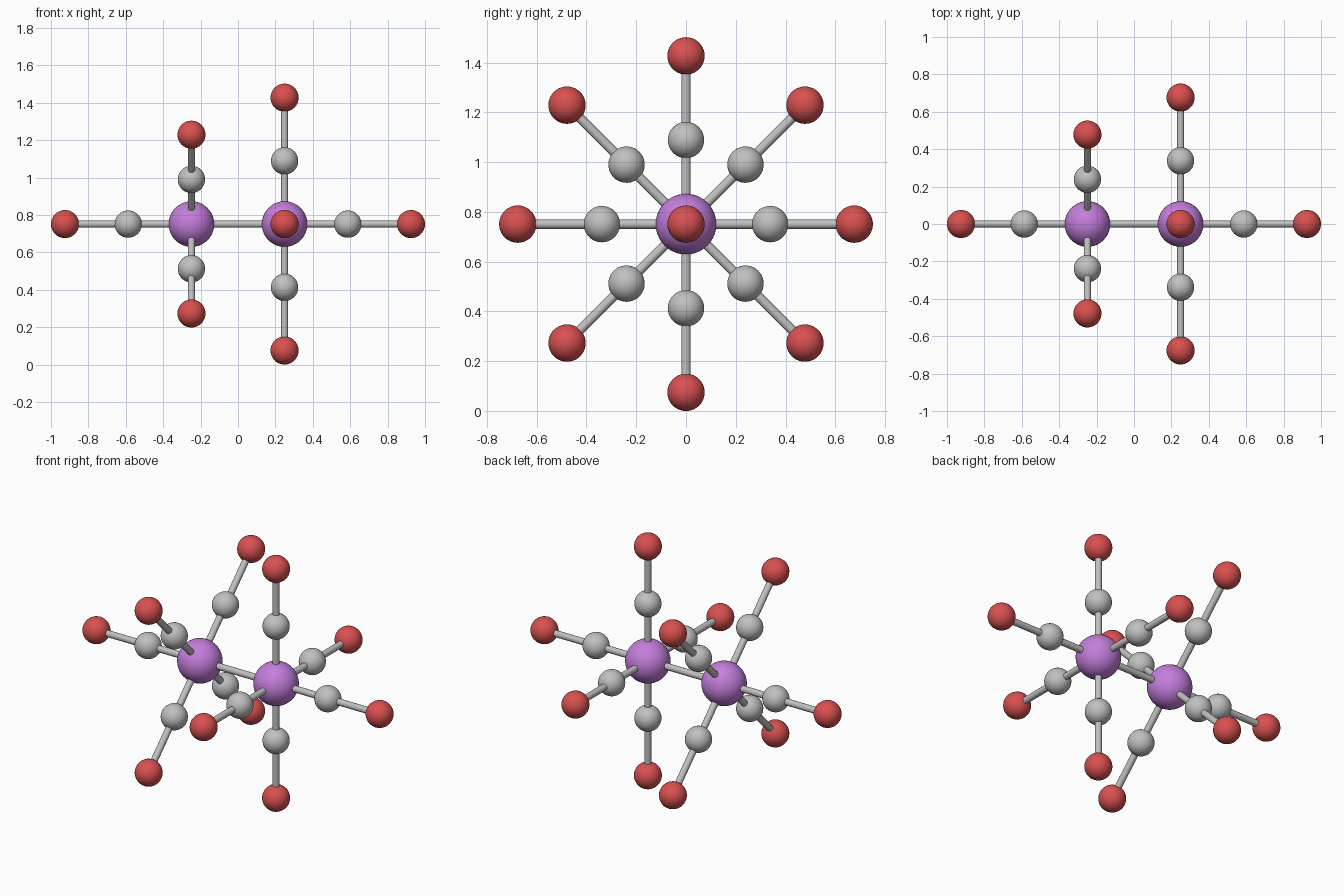
import bpy, math
from mathutils import Vector

if "Cube" in bpy.data.objects:
    bpy.data.objects.remove(bpy.data.objects["Cube"])

# Main dimensions
CZ = 0.751          # height of the molecule axis
METAL_X = 0.249     # half distance between metal atoms
STEP = 0.338        # bond length metal-carbon and carbon-oxygen
R_METAL, R_CARBON, R_OXYGEN, R_BOND = 0.122, 0.073, 0.075, 0.019


def srgb(r, g, b):
    return [((c / 255 + 0.055) / 1.055) ** 2.4 for c in (r, g, b)] + [1.0]


def material(name, rgb):
    m = bpy.data.materials.new(name)
    m.diffuse_color = srgb(*rgb)
    m.use_nodes = True
    m.node_tree.nodes["Principled BSDF"].inputs["Base Color"].default_value = m.diffuse_color
    return m


PURPLE = material("purple", (196, 126, 220))
GREY = material("grey", (192, 192, 192))
RED = material("red", (217, 80, 80))


def finish(name, mat):
    ob = bpy.context.object
    ob.name = name
    ob.data.materials.append(mat)
    bpy.ops.object.shade_smooth_by_angle(angle=math.radians(40))
    return ob


def atom(name, pos, radius, mat):
    bpy.ops.mesh.primitive_uv_sphere_add(segments=40, ring_count=20, radius=radius, location=pos)
    return finish(name, mat)


def bond(name, a, b):
    d = b - a
    bpy.ops.mesh.primitive_cylinder_add(vertices=20, radius=R_BOND, depth=d.length,
                                        location=(a + b) / 2,
                                        rotation=d.to_track_quat('Z', 'Y').to_euler())
    return finish(name, GREY)


# Carbon and oxygen in a straight line from a metal atom
def arm(label, start, direction):
    c = start + direction * STEP
    o = c + direction * STEP
    bond(f"inner_bond_{label}", start, c)
    bond(f"outer_bond_{label}", c, o)
    atom(f"carbon_atom_{label}", c, R_CARBON, GREY)
    atom(f"oxygen_atom_{label}", o, R_OXYGEN, RED)


# Two metal centres, the left ring of arms turned by 45 degrees
metals = []
for side, sx, turn in (("left", -1, 45), ("right", 1, 0)):
    p = Vector((sx * METAL_X, 0, CZ))
    metals.append(p)
    atom(f"metal_atom_{side}", p, R_METAL, PURPLE)
    arm(f"{side}_axial", p, Vector((sx, 0, 0)))
    for i in range(4):
        t = math.radians(turn + 90 * i)
        arm(f"{side}_{i + 1}", p, Vector((0, math.cos(t), math.sin(t))))

# Central bond
bond("central_bond", *metals)
